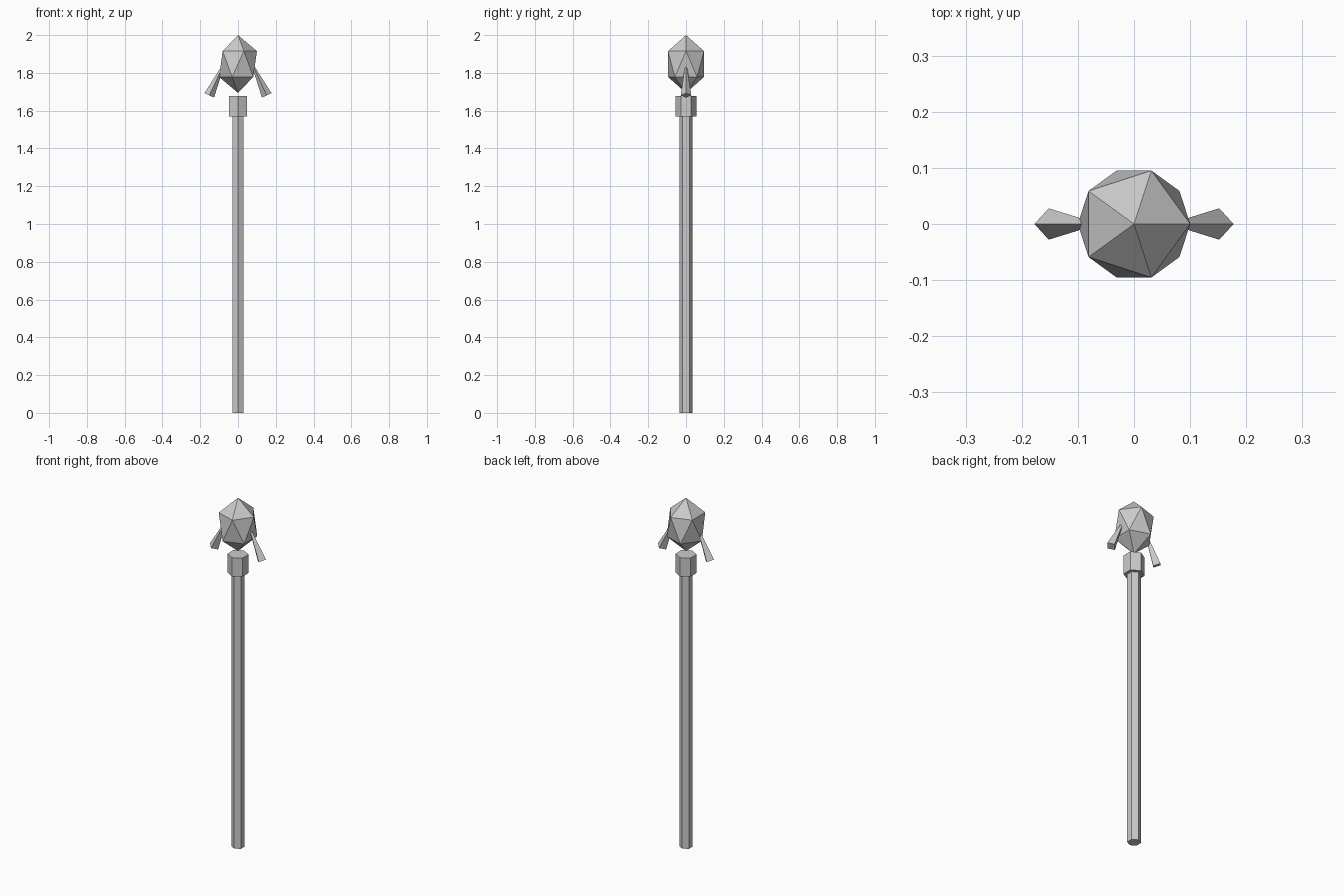
import bpy
from math import radians, sin, cos

if "Cube" in bpy.data.objects:
    bpy.data.objects.remove(bpy.data.objects["Cube"])


def prism(name, sides, r1, r2, depth, loc, tilt=0.0):
    """Flat-shaded prism, or pyramid when r2 is 0."""
    bpy.ops.mesh.primitive_cone_add(vertices=sides, radius1=r1, radius2=r2, depth=depth,
                                    location=loc, rotation=(0, tilt, 0))
    bpy.context.object.name = name
    return bpy.context.object


# Hexagonal shaft and collar
SHAFT_TOP, COLLAR_TOP = 1.57, 1.677
prism("shaft", 6, 0.035, 0.035, SHAFT_TOP, (0, 0, SHAFT_TOP / 2))
prism("collar", 6, 0.055, 0.055, COLLAR_TOP - SHAFT_TOP,
      (0, 0, (COLLAR_TOP + SHAFT_TOP) / 2))

# Faceted, vertically stretched crystal head
bpy.ops.mesh.primitive_ico_sphere_add(subdivisions=1, radius=1, location=(0, 0, 1.847))
crystal = bpy.context.object
crystal.name = "crystal"
crystal.scale = (0.112, 0.112, 0.153)

# Four-sided spikes flaring down and out, tips buried in the crystal
TILT, LENGTH = radians(25), 0.213
BASE_X, BASE_Z = 0.152, 1.681
for side, label in ((1, "right"), (-1, "left")):
    x = side * (BASE_X - sin(TILT) * LENGTH / 2)
    z = BASE_Z + cos(TILT) * LENGTH / 2
    prism(label + "_prong", 4, 0.028, 0, LENGTH, (x, 0, z), -side * TILT)
